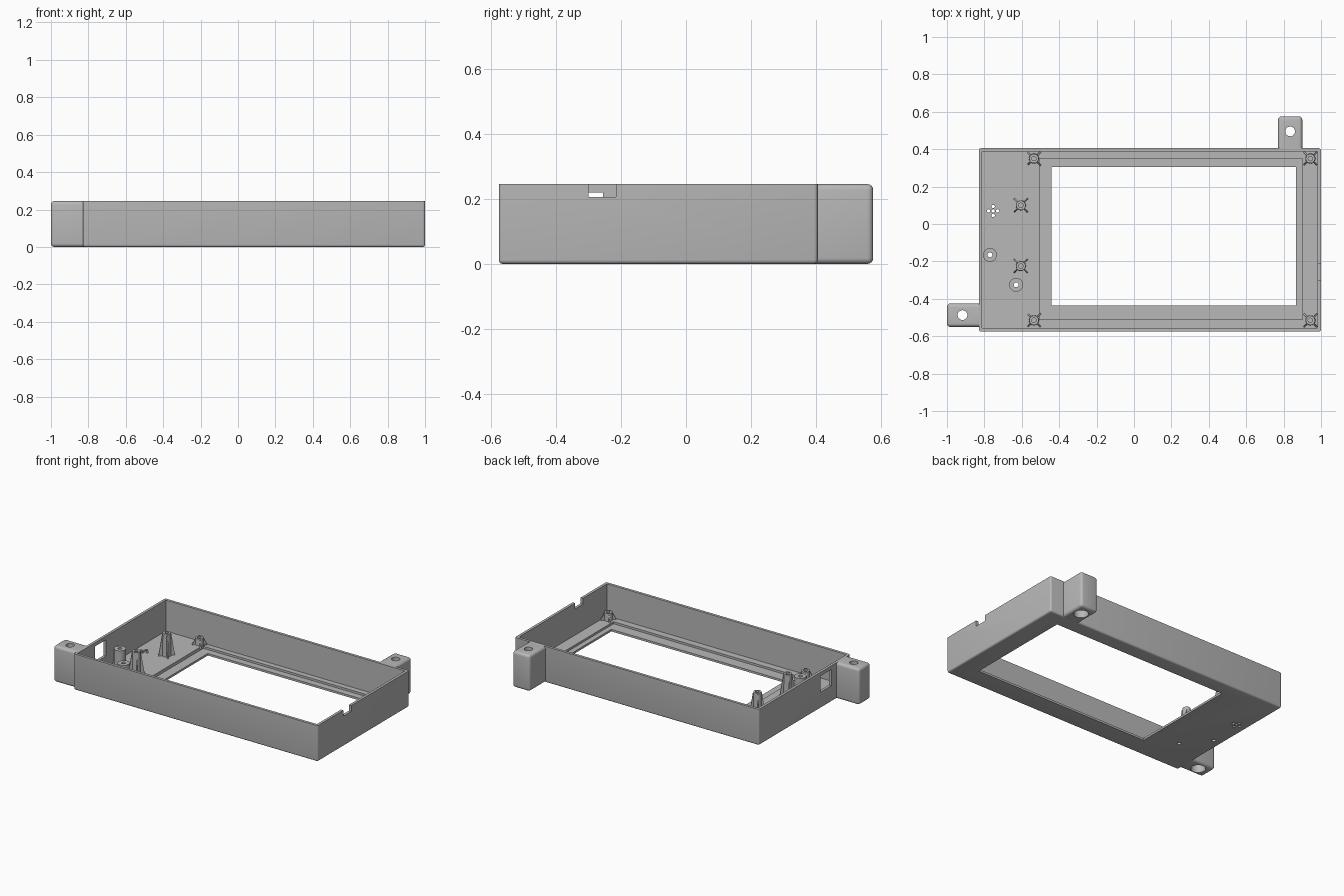
import bpy, bmesh, math
from mathutils import Matrix, Vector

if "Cube" in bpy.data.objects:
    bpy.data.objects.remove(bpy.data.objects["Cube"])

grey = bpy.data.materials.new("mid grey plastic")
grey.use_nodes = True
grey.diffuse_color = (0.48, 0.48, 0.48, 1)
grey.node_tree.nodes["Principled BSDF"].inputs["Base Color"].default_value = (0.48, 0.48, 0.48, 1)

H = 0.245       # case height
WALL = 0.018
X0, X1, Y0, Y1 = -0.83, 1.0, -0.575, 0.405


def finish(name, bm):
    bmesh.ops.recalc_face_normals(bm, faces=bm.faces)
    mesh = bpy.data.meshes.new(name)
    bm.to_mesh(mesh)
    bm.free()
    mesh.materials.append(grey)
    ob = bpy.data.objects.new(name, mesh)
    bpy.context.collection.objects.link(ob)
    return ob


def box(name, lo, hi, radius=0, keep_sharp=None):
    """Box between two corners; edges passing keep_sharp stay unrounded."""
    lo, hi = Vector(lo), Vector(hi)
    bm = bmesh.new()
    bmesh.ops.create_cube(bm, size=1)
    for v in bm.verts:
        v.co = (lo + hi) / 2 + v.co * (hi - lo)
    if radius:
        edges = [e for e in bm.edges if not all(keep_sharp(v.co) for v in e.verts)]
        bmesh.ops.bevel(bm, geom=edges, offset=radius, segments=4, profile=0.5, affect='EDGES')
    return finish(name, bm)


def cylinder(name, x, y, z0, z1, r, r_top=None, n=32):
    bm = bmesh.new()
    bmesh.ops.create_cone(bm, cap_ends=True, segments=n, radius1=r,
                          radius2=r_top or r, depth=z1 - z0,
                          matrix=Matrix.Translation((x, y, (z0 + z1) / 2)))
    return finish(name, bm)


def cut(ob, *cutters):
    bpy.context.view_layer.objects.active = ob
    for c in cutters:
        c.hide_render = True
        mod = ob.modifiers.new("cut", 'BOOLEAN')
        mod.operation = 'DIFFERENCE'
        mod.solver = 'EXACT'
        mod.object = c
        bpy.ops.object.modifier_apply(modifier=mod.name)
        bpy.data.objects.remove(c)


def smooth(ob):
    bpy.ops.object.select_all(action='DESELECT')
    ob.select_set(True)
    bpy.context.view_layer.objects.active = ob
    bpy.ops.object.shade_smooth_by_angle(angle=math.radians(30))


# Open tray with stepped floor and screen window
case = box("case", (X0, Y0, 0), (X1, Y1, H), 0.012, lambda c: c.z > H - 0.01)
ix0, ix1, iy0, iy1 = X0 + WALL, X1 - WALL, Y0 + WALL, Y1 - WALL
cut(case,
    box("cavity", (ix0, iy0, 0.035), (ix1, iy1, 0.4)),
    box("lower_floor", (-0.505, iy0, 0.028), (ix1, iy1, 0.3)),
    box("screen_recess", (-0.505, -0.51, 0.014), (0.9, 0.35, 0.3)),
    box("screen_window", (-0.44, -0.435, -0.1), (0.865, 0.305, 0.3)),
    box("cable_notch", (0.95, -0.3, 0.205), (1.1, -0.215, 0.4)),
    box("side_port", (-0.9, -0.37, 0.11), (-0.8, -0.255, 0.22)))

# Sound holes in the floor
for dx, dy in ((0, 0), (1, 0), (-1, 0), (0, 1), (0, -1)):
    cut(case, cylinder("sound_hole", -0.753 + dx * 0.024, 0.07 + dy * 0.024, -0.1, 0.1, 0.009, n=16))

# Hollow button guides, drilled through the floor
for i, (x, y) in enumerate(((-0.77, -0.165), (-0.63, -0.325))):
    cut(case, cylinder("drill", x, y, -0.1, 0.1, 0.013, n=20))
    guide = cylinder(f"button_guide_{i + 1}", x, y, 0.03, 0.14, 0.037)
    cut(guide, cylinder("drill", x, y, -0.1, 0.3, 0.013, n=20))
    smooth(guide)
smooth(case)


def screw_post(name, x, y, z0, z1):
    """Drilled post with four tapered diagonal ribs."""
    post = cylinder(name, x, y, z0 - 0.005, z1, 0.027, 0.025, 24)
    cut(post, cylinder("drill", x, y, z0 + 0.01, 0.4, 0.012, n=16))
    smooth(post)
    bm = bmesh.new()
    for k in range(4):
        a = math.radians(45 + 90 * k)
        out, side = Vector((math.cos(a), math.sin(a), 0)), Vector((-math.sin(a), math.cos(a), 0))
        rings = []
        for s in (-0.004, 0.004):
            outline = ((0.018, z0 - 0.005), (0.052, z0 - 0.005), (0.028, z1 - 0.01), (0.018, z1 - 0.01))
            rings.append([bm.verts.new(Vector((x, y, z)) + out * r + side * s) for r, z in outline])
            bm.faces.new(rings[-1])
        for j in range(4):
            n = (j + 1) % 4
            bm.faces.new((rings[0][j], rings[0][n], rings[1][n], rings[1][j]))
    finish(name + "_ribs", bm)


for i, (x, y) in enumerate(((-0.535, 0.35), (-0.535, -0.515), (0.943, 0.35), (0.943, -0.515))):
    screw_post(f"corner_post_{i + 1}", x, y, 0.028, 0.08)
for i, y in enumerate((0.1, -0.225)):
    screw_post(f"tall_post_{i + 1}", -0.605, y, 0.035, 0.19)

# Mounting lugs with counterbored screw holes
back_lug = box("back_lug", (0.77, Y1 - 0.01, 0), (0.9, 0.575, H), 0.018, lambda c: c.y < Y1)
side_lug = box("side_lug", (-1, -0.55, 0), (X0 + 0.01, -0.425, H), 0.018, lambda c: c.x > X0)
for lug, x, y in ((back_lug, 0.835, 0.495), (side_lug, -0.917, -0.487)):
    cut(lug, cylinder("bore", x, y, -0.1, 0.4, 0.026),
        cylinder("counterbore", x, y, -0.1, 0.17, 0.045))
    smooth(lug)
